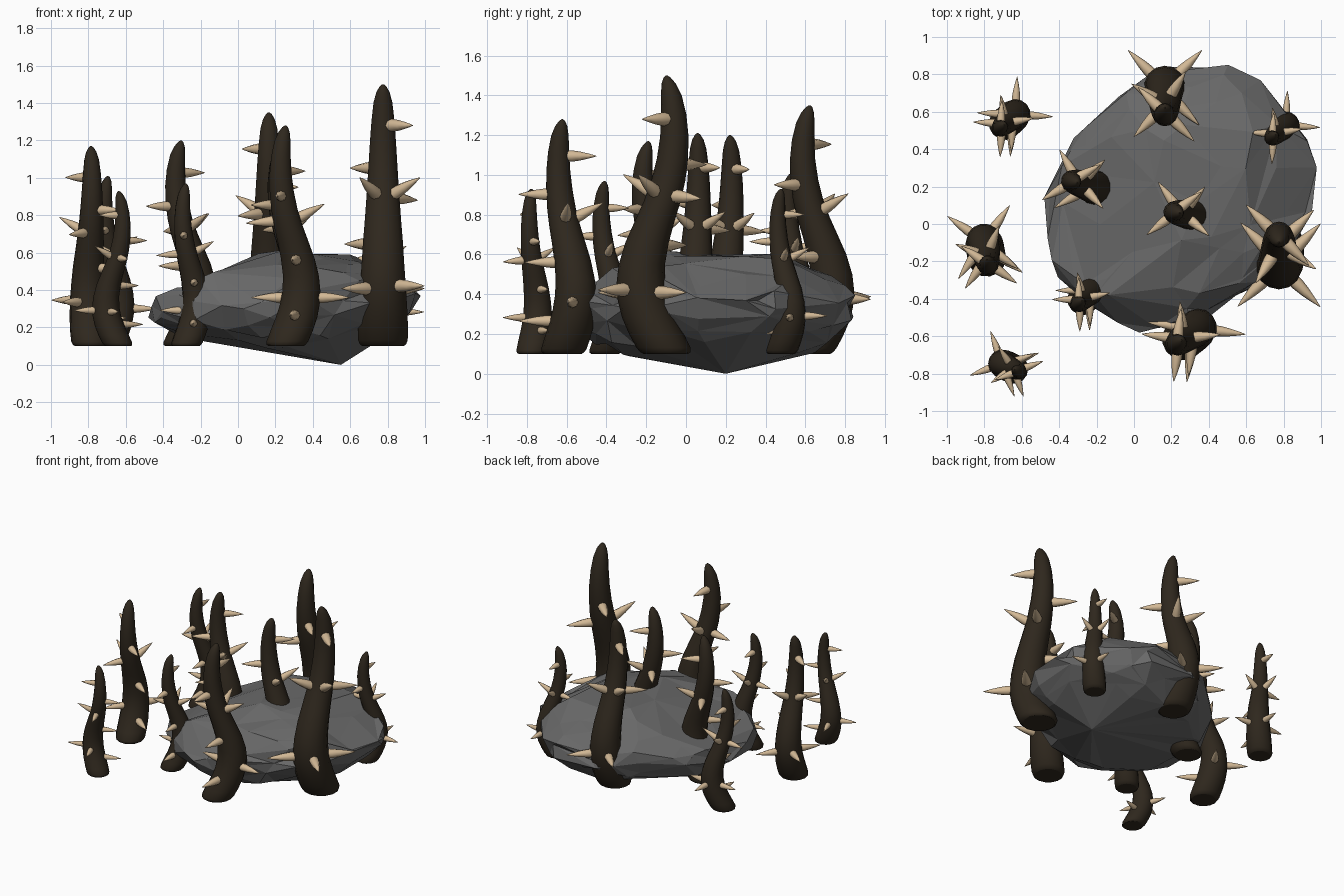
import bpy, bmesh, math, random
from mathutils import Vector

if "Cube" in bpy.data.objects:
    bpy.data.objects.remove(bpy.data.objects["Cube"])

random.seed(7)


def material(name, rgb):
    m = bpy.data.materials.new(name)
    m.diffuse_color = (*rgb, 1)
    m.use_nodes = True
    m.node_tree.nodes["Principled BSDF"].inputs["Base Color"].default_value = m.diffuse_color
    return m


BARK = material("dark bark", (0.028, 0.0205, 0.0125))
THORN = material("pale thorn", (0.65, 0.485, 0.305))
STONE = material("grey stone", (0.14, 0.14, 0.14))


def to_mesh(bm, name, mat):
    bmesh.ops.recalc_face_normals(bm, faces=bm.faces)
    me = bpy.data.meshes.new(name)
    bm.to_mesh(me)
    bm.free()
    me.materials.append(mat)
    return me


def place(name, me, loc=(0, 0, 0), angle=0, size=1):
    ob = bpy.data.objects.new(name, me)
    ob.location, ob.rotation_euler, ob.scale = loc, (0, 0, angle), (size,) * 3
    bpy.context.collection.objects.link(ob)
    return ob


def loft(bm, rings, sides):
    """Skin rings given as (centre, axis u, axis v, radius), capping both ends."""
    loops = []
    for c, u, v, r in rings:
        loops.append([bm.verts.new(c + r * (math.cos(a) * u + math.sin(a) * v))
                      for a in (2 * math.pi * i / sides for i in range(sides))])
    for p, q in zip(loops, loops[1:]):
        for i in range(sides):
            j = (i + 1) % sides
            bm.faces.new((p[i], p[j], q[j], q[i]))
    bm.faces.new(loops[0])
    bm.faces.new(loops[-1])


# Unit-height stalk: height, sideways bend, radius
STALK = [(0, -.02, .08), (.006, -.019, .09), (.022, -.012, .097), (.07, .013, .098),
         (.13, .041, .096), (.19, .06, .092), (.25, .069, .088), (.32, .066, .083),
         (.4, .047, .078), (.47, .022, .072), (.55, -.008, .066), (.62, -.029, .061),
         (.7, -.044, .056), (.78, -.051, .051), (.86, -.049, .045), (.93, -.04, .037),
         (.97, -.031, .026), (.992, -.025, .013), (1, -.023, .003)]


def sample(t):
    for (a, xa, ra), (b, xb, rb) in zip(STALK, STALK[1:]):
        if a <= t <= b:
            k = (t - a) / (b - a)
            return xa + k * (xb - xa), ra + k * (rb - ra)


X, Y, Z = Vector((1, 0, 0)), Vector((0, 1, 0)), Vector((0, 0, 1))
bm = bmesh.new()
loft(bm, [(Vector((x, 0, t)), X, Y, r) for t, x, r in STALK], 14)
stalk_mesh = to_mesh(bm, "stalk", BARK)

# Thorns on the unit stalk: height, heading, upward tilt (degrees)
THORNS = [(.14, -135, 0), (.22, -45, 0), (.23, 45, 0), (.22, 135, 0), (.39, -135, 0),
          (.57, 135, -4), (.555, -32, 28), (.555, 58, 28), (.68, -135, 0), (.843, 45, 0)]
bm = bmesh.new()
for t, head, tilt in THORNS:
    h, e = math.radians(head), math.radians(tilt)
    x, r = sample(t)
    d = Vector((math.cos(h) * math.cos(e), math.sin(h) * math.cos(e), math.sin(e)))
    u = Vector((-math.sin(h), math.cos(h), 0))
    v = d.cross(u)
    root = Vector((x, 0, t)) + d * r
    n = .140 - .028 * t
    loft(bm, [(root + d * n * k, u, v, w) for k, w in
              ((-.25, .0245), (.1, .024), (.4, .019), (.7, .011), (.92, .004), (1, .0008))], 8)
thorn_mesh = to_mesh(bm, "thorns", THORN)

# Ten stalks: x, y, height, bend heading
STALKS = [(-.68, .545, .91, 42), (-.79, -.165, 1.07, 100), (-.655, -.77, .83, 155),
          (-.265, -.395, .87, 45), (-.28, .215, 1.10, -15), (.165, .65, 1.25, 90),
          (.27, .055, 1.11, -8), (.275, -.605, 1.18, 38), (.775, -.13, 1.40, -90),
          (.77, .49, .83, 42)]
for i, (x, y, h, a) in enumerate(STALKS, 1):
    place(f"stalk_{i}", stalk_mesh, (x, y, .1), math.radians(a), h)
    place(f"thorns_{i}", thorn_mesh, (x, y, .1), math.radians(a), h)

# Boulder: hull of points on a lopsided flattened ball, then roughened
bm = bmesh.new()
N = 150
for i in range(N):
    s = 1 - 2 * (i + .5) / N
    a = i * 2.39996 + random.uniform(-.3, .3)
    c = math.sqrt(1 - s * s)
    r = (.725 + .075 * math.cos(2 * (a - .75)) + .02 * math.cos(a - .6)) * c ** .85
    r *= random.uniform(.97, 1.0)
    x, y = .23 + r * math.cos(a), .13 + r * math.sin(a)
    z = .34 + (.275 * s if s > 0 else .29 * s) + .06 * (x - .23) * c
    # the ends slope down from the top; the underside rises away from its low point
    z = min(z, .34 + .42 * (x + .5), .38 + .6 * (.97 - x))
    z = max(z, .035 + .16 * math.hypot(x - .5, .8 * (y - .15)))
    bm.verts.new((x, y, z))
bm.verts.new((.55, .2, 0))
bmesh.ops.convex_hull(bm, input=bm.verts)
bmesh.ops.delete(bm, geom=[v for v in bm.verts if not v.link_faces], context='VERTS')
for v in bm.verts:
    if v.co.z > .05:
        v.co.z += random.uniform(-.025, .015)
        out = Vector((v.co.x - .23, v.co.y - .13, 0))
        v.co += out * random.uniform(-.06, .02)
place("boulder", to_mesh(bm, "boulder", STONE))

# Smooth stalks and thorns, flat boulder
for me in (stalk_mesh, thorn_mesh):
    for p in me.polygons:
        p.use_smooth = len(p.vertices) == 4
